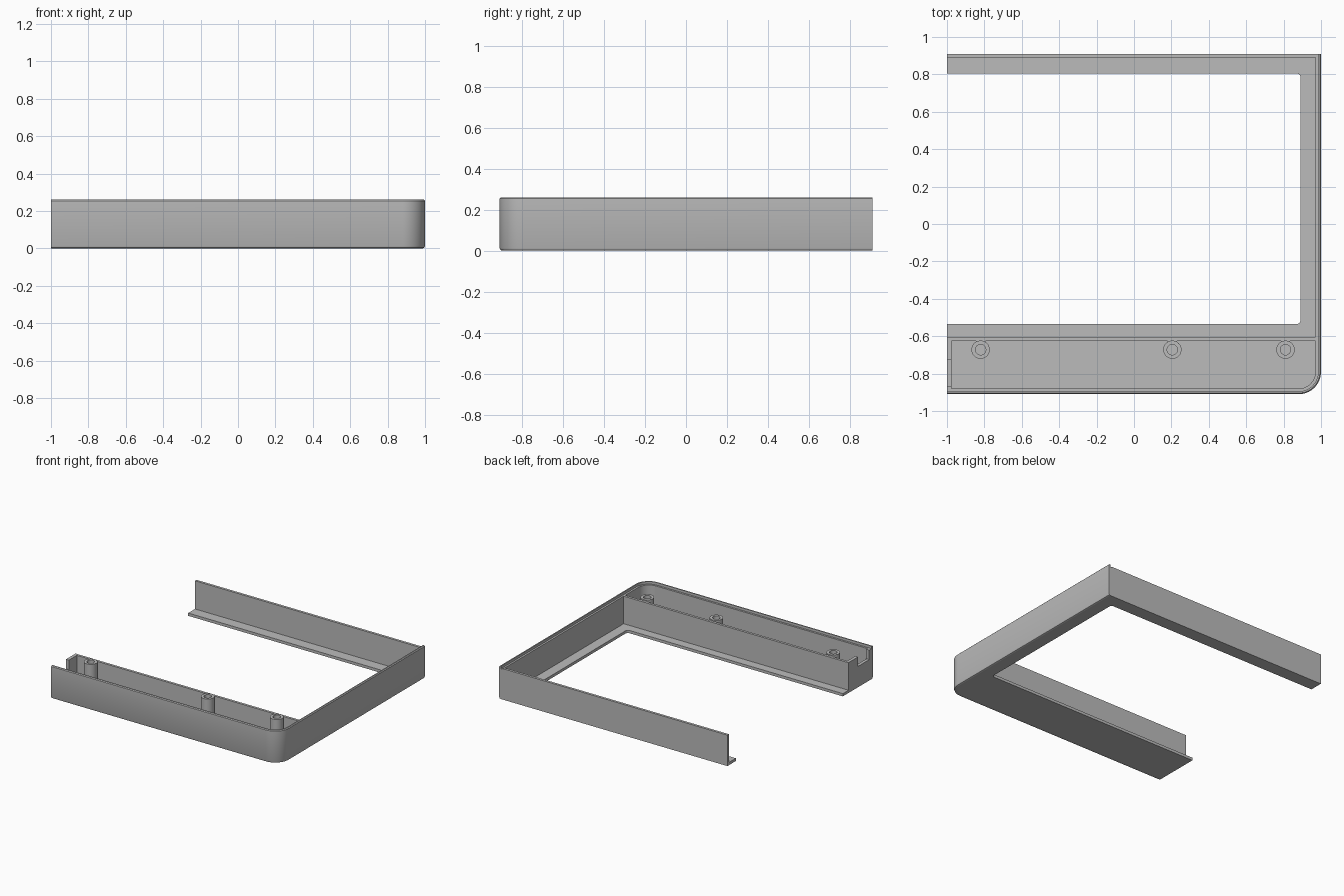
import bpy, bmesh, math

if "Cube" in bpy.data.objects:
    bpy.data.objects.remove(bpy.data.objects["Cube"], do_unlink=True)

grey = bpy.data.materials.new("plain grey")
grey.use_nodes = True
COLOUR = (0.5, 0.5, 0.5, 1)
grey.diffuse_color = COLOUR
grey.node_tree.nodes["Principled BSDF"].inputs["Base Color"].default_value = COLOUR

X, Y = 1.0, 0.91          # outer half sizes
WALL, FLOOR, RIM = 0.03, 0.022, 0.24
CORNER = 0.12             # outer corner radius


def finish(name, bm, smooth=False):
    bmesh.ops.recalc_face_normals(bm, faces=bm.faces[:])
    mesh = bpy.data.meshes.new(name)
    bm.to_mesh(mesh)
    bm.free()
    mesh.materials.append(grey)
    obj = bpy.data.objects.new(name, mesh)
    bpy.context.collection.objects.link(obj)
    if smooth:
        bpy.ops.object.select_all(action="DESELECT")
        obj.select_set(True)
        bpy.context.view_layer.objects.active = obj
        bpy.ops.object.shade_smooth_by_angle(angle=math.radians(30))
    return obj


def arc(cx, cy, r, start, end, steps):
    angles = [math.radians(start + (end - start) * i / steps) for i in range(steps + 1)]
    return [(cx + r * math.cos(a), cy + r * math.sin(a)) for a in angles]


def outer_path(inset):
    bend = arc(X - CORNER, CORNER - Y, CORNER - inset, -90, 0, 16)
    return [(-X, inset - Y)] + bend + [(X - inset, Y)]


def prism(name, outline, axis, low, high):
    """Extrude a flat outline along x or z."""
    bm = bmesh.new()
    place = (lambda p, t: (t, p[0], p[1])) if axis == "x" else (lambda p, t: (p[0], p[1], t))
    face = bm.faces.new([bm.verts.new(place(p, low)) for p in outline])
    new = bmesh.ops.extrude_face_region(bm, geom=[face])["geom"]
    shift = (high - low, 0, 0) if axis == "x" else (0, 0, high - low)
    bmesh.ops.translate(bm, verts=[g for g in new if isinstance(g, bmesh.types.BMVert)], vec=shift)
    return finish(name, bm)


def box(name, x0, x1, y0, y1, z0, z1):
    return prism(name, [(x0, y0), (x1, y0), (x1, y1), (x0, y1)], "z", z0, z1)


# Outer wall: stepped, chamfered section swept round the front and side
section = [(0.012, 0), (0.004, 0.004), (0, 0.014), (0, 0.254), (0.006, 0.26),
           (0.015, 0.26), (0.015, RIM), (WALL, RIM), (WALL, 0)]
bm = bmesh.new()
rails = [[bm.verts.new((x, y, z)) for x, y in outer_path(d)] for d, z in section]
for a, b in zip(rails, rails[1:] + rails[:1]):
    for i in range(len(a) - 1):
        bm.faces.new((a[i], a[i + 1], b[i + 1], b[i]))
for end in (0, -1):
    bm.faces.new([rail[end] for rail in rails])
finish("outer_wall", bm, smooth=True)

# Floor plate with the open window and its rounded inside corners
win_x, win_front, win_back, r = 0.89, -0.535, 0.805, 0.02
outline = outer_path(WALL) + [(-X, Y), (-X, win_back)]
outline += arc(win_x - r, win_back - r, r, 90, 0, 4)
outline += arc(win_x - r, win_front + r, r, 0, -90, 4)
outline += [(-X, win_front)]
prism("floor_plate", outline, "z", 0, FLOOR)

# Straight walls
box("back_wall", -X, X - WALL, 0.89, Y, FLOOR, RIM + 0.005)
box("inner_wall", -X, X - WALL, -0.625, -0.605, FLOOR, RIM)

# End wall with a cable notch
prism("end_wall", [(-0.88, FLOOR), (-0.625, FLOOR), (-0.625, RIM), (-0.725, RIM),
                   (-0.725, 0.165), (-0.865, 0.165), (-0.865, RIM), (-0.88, RIM)],
      "x", -X, -0.975)

# Screw bosses, each tied to the inner wall by a rib
boss_y, boss_r, hole_r, boss_top = -0.672, 0.049, 0.028, 0.25
for n, x in enumerate((-0.82, 0.205, 0.81), 1):
    bm = bmesh.new()
    profile = [(boss_r, FLOOR), (boss_r, boss_top), (hole_r, boss_top), (hole_r, 0.06)]
    rings = [[bm.verts.new((px, py, z)) for px, py in arc(x, boss_y, rad, 0, 345, 23)]
             for rad, z in profile]
    for a, b in zip(rings, rings[1:]):
        for i in range(24):
            j = (i + 1) % 24
            bm.faces.new((a[i], a[j], b[j], b[i]))
    bm.faces.new(rings[-1])
    finish(f"screw_boss_{n}", bm, smooth=True)
    box(f"boss_rib_{n}", x - 0.025, x + 0.025, -0.638, -0.625, FLOOR, RIM)
